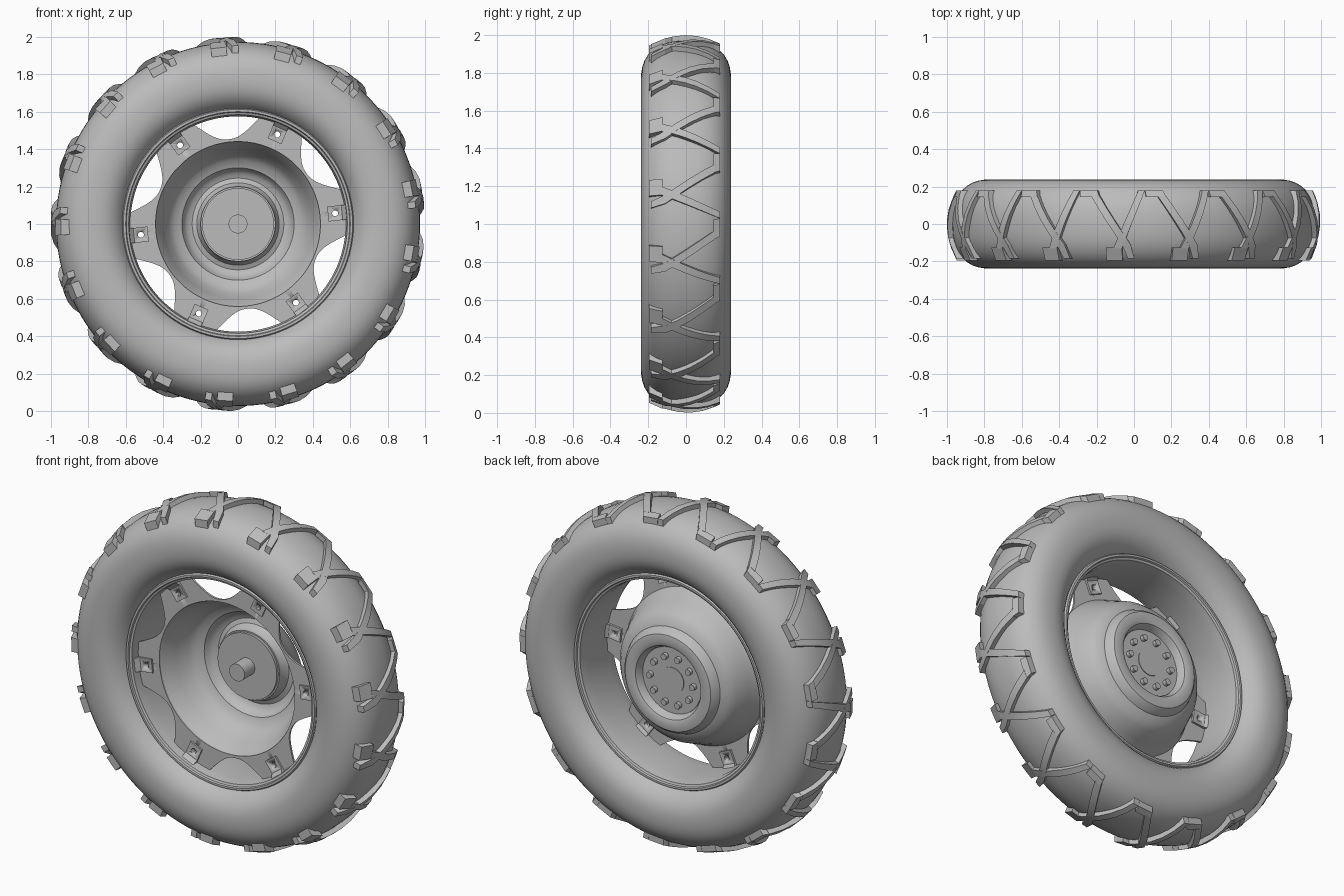
import bpy, bmesh, math
from math import sin, cos, pi, radians

scene = bpy.context.scene
if "Cube" in scene.objects:
    bpy.data.objects.remove(scene.objects["Cube"])

grey = bpy.data.materials.new("mid_grey")
grey.use_nodes = True
grey.diffuse_color = (0.5, 0.5, 0.5, 1)
grey.node_tree.nodes["Principled BSDF"].inputs["Base Color"].default_value = (0.5, 0.5, 0.5, 1)


def polar(r, a, y):
    """Wheel coordinates: radius, angle about the axle, position along the axle."""
    return (r * cos(a), y, 1 + r * sin(a))


def finish(name, bm, smooth=30):
    bmesh.ops.remove_doubles(bm, verts=bm.verts, dist=1e-5)
    bmesh.ops.recalc_face_normals(bm, faces=bm.faces)
    mesh = bpy.data.meshes.new(name)
    bm.to_mesh(mesh)
    bm.free()
    mesh.materials.append(grey)
    ob = bpy.data.objects.new(name, mesh)
    scene.collection.objects.link(ob)
    bpy.ops.object.select_all(action="DESELECT")
    ob.select_set(True)
    bpy.context.view_layer.objects.active = ob
    bpy.ops.object.shade_smooth_by_angle(angle=radians(smooth))
    return ob


def lathe(name, profile, steps=96, closed=True, smooth=30):
    """Revolve (radius, y) points about the axle."""
    bm = bmesh.new()
    rings = [[bm.verts.new(polar(r, 2 * pi * i / steps, y)) for r, y in profile]
             for i in range(steps)]
    n = len(profile)
    for i in range(steps):
        a, b = rings[i], rings[(i + 1) % steps]
        for j in range(n if closed else n - 1):
            k = (j + 1) % n
            bm.faces.new((a[j], a[k], b[k], b[j]))
    bmesh.ops.dissolve_degenerate(bm, dist=1e-5, edges=bm.edges)
    return finish(name, bm, smooth)


def prism(bm, rows):
    """Closed solid from rows of four corners."""
    loops = [[bm.verts.new(p) for p in row] for row in rows]
    for a, b in zip(loops, loops[1:]):
        for j in range(4):
            k = (j + 1) % 4
            bm.faces.new((a[j], a[k], b[k], b[j]))
    bm.faces.new(loops[0])
    bm.faces.new(loops[-1][::-1])


def cylinder(bm, r, a, radius, y0, y1, sides=16):
    """Solid cylinder parallel to the axle."""
    cx, _, cz = polar(r, a, 0)
    ends = [[bm.verts.new((cx + radius * cos(2 * pi * i / sides), y,
                           cz + radius * sin(2 * pi * i / sides)))
             for i in range(sides)] for y in (y0, y1)]
    for i in range(sides):
        k = (i + 1) % sides
        bm.faces.new((ends[0][i], ends[0][k], ends[1][k], ends[1][i]))
    bm.faces.new(ends[0])
    bm.faces.new(ends[1])


# Tyre: rounded section, open at the beads
def bend(v):
    return math.copysign(abs(v) ** 0.85, v)


section = []
for i in range(33):
    t = radians(-150 + 300 * i / 32)
    section.append((0.77 + (0.202 if cos(t) > 0 else 0.185) * bend(cos(t)), 0.238 * bend(sin(t))))
lathe("tyre", section, 128, closed=False, smooth=60)


# Tread lugs: crossed bars with a front foot and a rear hook, rows of (y, start, end)
def tread_radius(y):
    s = (min(abs(y), 0.23) / 0.238) ** (1 / 0.85)
    return 0.77 + 0.202 * (1 - s * s) ** 0.425


LUG = [
    [(0.18, 0.03, 0.065), (-0.13, 0.15, 0.195)],
    [(-0.125, 0.15, 0.235), (-0.195, 0.15, 0.235)],
    [(0.15, 0.27, 0.315), (-0.11, 0.105, 0.15), (-0.185, 0.085, 0.12)],
    [(0.18, 0.285, 0.38), (0.145, 0.27, 0.375)],
]
LUGS = 17
bm = bmesh.new()
for n in range(LUGS):
    turn = 2 * pi * n / LUGS
    for bar in LUG:
        rows = []
        for p, q in zip(bar, bar[1:]):
            steps = max(1, round(abs(p[0] - q[0]) / 0.06))
            for i in range(0 if not rows else 1, steps + 1):
                y, s0, s1 = (u + (v - u) * i / steps for u, v in zip(p, q))
                a0, a1 = turn + s0 / 0.95, turn + s1 / 0.95
                top = 1 - 0.045 * (y / 0.18) ** 2
                low = tread_radius(y) - 0.02
                rows.append([polar(low, a0, y), polar(top, a0, y),
                             polar(top, a1, y), polar(low, a1, y)])
        prism(bm, rows)
finish("tread_lugs", bm, 15)

# Rim: stepped band with rolled lips
half = [(0.575, 0.09), (0.58, 0.125), (0.584, 0.15), (0.596, 0.155), (0.6, 0.165), (0.612, 0.165)]
rim = [(r, -y) for r, y in reversed(half)] + half + [(0.625, 0.14), (0.625, -0.14)]
lathe("rim", rim)

# Dish: pressed bowl with a raised ring on its back
bowl = [(0.447, -0.1), (0.435, -0.085), (0.4, 0.0), (0.37, 0.065), (0.34, 0.1), (0.3, 0.115),
        (0.288, 0.14), (0.27, 0.16), (0.245, 0.168), (0.22, 0.158), (0.203, 0.13), (0.198, 0.1)]
back = [(r + (0.008 if r > 0.25 else -0.008), y + 0.008) for r, y in reversed(bowl)]
lathe("dish", bowl + back, 64, smooth=35)

# Six-eared plate joining the dish to the rim
EAR = radians(6.3)
bm = bmesh.new()
N = 180
rows = []
for i in range(N):
    u = abs((i % 30) - 15) / 15
    edge = min(0.585, 0.455 + 0.13 * (u / 0.6) ** 2.3)
    a = EAR + 2 * pi * i / N
    rows.append([bm.verts.new(polar(r, a, y)) for r, y in
                 ((0.44, -0.102), (edge, -0.102), (edge, -0.09), (0.44, -0.09))])
for i in range(N):
    a, b = rows[i], rows[(i + 1) % N]
    for j in range(4):
        k = (j + 1) % 4
        bm.faces.new((a[j], a[k], b[k], b[j]))
ears = finish("eared_plate", bm)

# Bracket blocks on the ears
bm = bmesh.new()
for n in range(6):
    a = EAR + n * pi / 3
    rows = []
    for r, y0, y1 in ((0.485, -0.112, -0.078), (0.56, -0.112, -0.078), (0.582, -0.135, -0.06)):
        w = 0.04 / r
        rows.append([polar(r, a - w, y0), polar(r, a + w, y0),
                     polar(r, a + w, y1), polar(r, a - w, y1)])
    prism(bm, rows)
brackets = finish("rim_brackets", bm)

# Bolt holes through ears and brackets
bm = bmesh.new()
for n in range(6):
    cylinder(bm, 0.522, EAR + n * pi / 3, 0.016, -0.2, 0)
cutter = finish("hole_cutter", bm)
cutter.hide_render = True
for ob in (ears, brackets):
    mod = ob.modifiers.new("holes", "BOOLEAN")
    mod.object = cutter
    mod.solver = "EXACT"
    bpy.context.view_layer.objects.active = ob
    bpy.ops.object.modifier_apply(modifier=mod.name)
bpy.data.objects.remove(cutter)

# Hub drum, front axle stub and rear cap
for name, radius, y0, y1 in (("hub_drum", 0.192, 0.085, 0.115),
                             ("hub_collar", 0.2, 0.1, 0.125),
                             ("axle_stub", 0.05, -0.01, 0.09),
                             ("rear_cap", 0.075, 0.12, 0.129)):
    bm = bmesh.new()
    cylinder(bm, 0, 0, radius, y0, y1, 48)
    finish(name, bm)

# Wheel bolts on the rear of the hub
bm = bmesh.new()
for n in range(10):
    cylinder(bm, 0.14, 2 * pi * n / 10, 0.018, 0.11, 0.148, 12)
finish("wheel_bolts", bm, 35)
